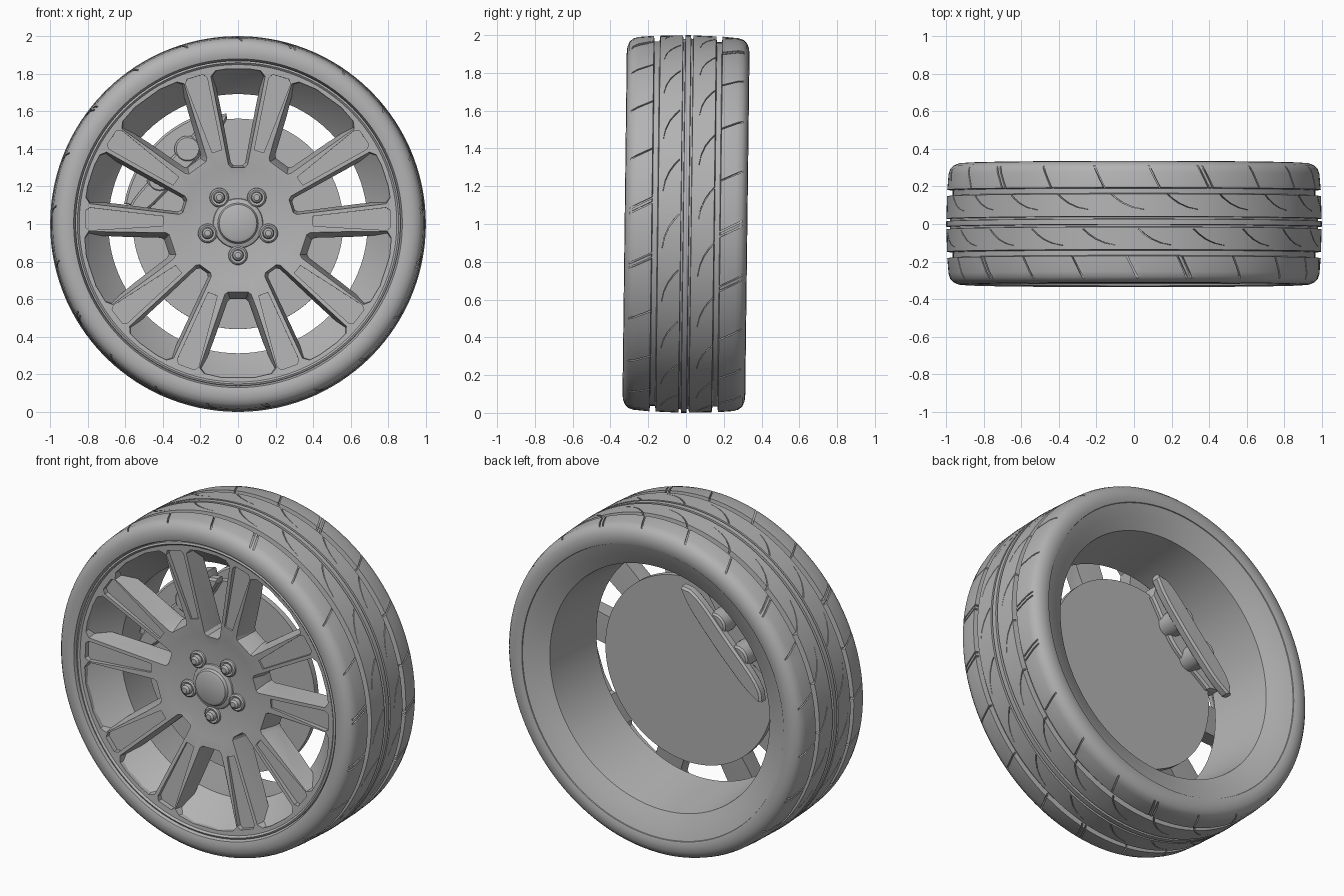
import bpy, bmesh, math
from math import sin, cos, radians, pi
from mathutils import Matrix

if "Cube" in bpy.data.objects:
    bpy.data.objects.remove(bpy.data.objects["Cube"])

# One plain grey for the whole wheel
grey = bpy.data.materials.new("plain_grey")
grey.use_nodes = True
grey.diffuse_color = (0.45, 0.45, 0.45, 1)
grey.node_tree.nodes["Principled BSDF"].inputs["Base Color"].default_value = (0.45, 0.45, 0.45, 1)

# Slight camber: the top leans back
PLACE = Matrix.Translation((0, 0, 1)) @ Matrix.Rotation(-0.0125, 4, 'X')


def polar(r, angle, y):
    return (r * cos(angle), y, r * sin(angle))


def finish(bm, name):
    bmesh.ops.remove_doubles(bm, verts=bm.verts, dist=1e-5)
    bmesh.ops.recalc_face_normals(bm, faces=bm.faces)
    mesh = bpy.data.meshes.new(name)
    bm.to_mesh(mesh)
    bm.free()
    mesh.materials.append(grey)
    obj = bpy.data.objects.new(name, mesh)
    bpy.context.collection.objects.link(obj)
    obj.matrix_world = PLACE
    return obj


def lathe(name, profile, segs=96, cx=0, cz=0):
    """Closed (radius, y) profile spun round the axle."""
    bm = bmesh.new()
    rings = []
    for i in range(segs):
        a = 2 * pi * i / segs
        ring = []
        for r, y in profile:
            x, yy, z = polar(r, a, y)
            ring.append(bm.verts.new((x + cx, yy, z + cz)))
        rings.append(ring)
    n = len(profile)
    for i in range(segs):
        a, b = rings[i], rings[(i + 1) % segs]
        for j in range(n):
            k = (j + 1) % n
            if profile[j][0] or profile[k][0]:
                bm.faces.new((a[j], a[k], b[k], b[j]))
    return finish(bm, name)


def loft(bm, layers):
    """Closed solid through outlines of equal length."""
    rows = [[bm.verts.new(p) for p in layer] for layer in layers]
    n = len(rows[0])
    for a, b in zip(rows, rows[1:]):
        for j in range(n):
            k = (j + 1) % n
            bm.faces.new((a[j], a[k], b[k], b[j]))
    bm.faces.new(rows[0])
    bm.faces.new(rows[-1])


def carve(obj, bm):
    """Subtract the solids in bm from obj and bake the result."""
    cutter = finish(bm, "cutter")
    cutter.hide_render = True
    mod = obj.modifiers.new("cut", 'BOOLEAN')
    mod.object = cutter
    mod.operation = 'DIFFERENCE'
    mod.solver = 'EXACT'
    bpy.context.view_layer.update()
    baked = bpy.data.meshes.new_from_object(obj.evaluated_get(bpy.context.evaluated_depsgraph_get()))
    obj.modifiers.clear()
    obj.data = baked
    bpy.data.objects.remove(cutter)


# Tyre: rounded shoulders, two wide and two narrow grooves
half = [(0.865, 0.29), (0.875, 0.318), (0.90, 0.325), (0.935, 0.322), (0.962, 0.31),
        (0.978, 0.292), (0.987, 0.265), (0.994, 0.182), (0.965, 0.178), (0.965, 0.152),
        (0.995, 0.148), (0.999, 0.028), (0.98, 0.026), (0.98, 0.016), (1.0, 0.014)]
tyre = lathe("tyre", [(r, -y) for r, y in half] + half[::-1], 120)

# Tread sipes: slanted on the shoulders, curved on the middle ribs
sipes = bmesh.new()
COUNT = 21


def sipe(start, path, width=0.005):
    side = [(start - t, y) for t, y in path]
    outline = [(a + width, y) for a, y in side] + [(a - width, y) for a, y in side[::-1]]
    loft(sipes, [[polar(r, a, y) for a, y in outline] for r in (0.972, 1.04)])


curve = [(0, 0.152), (0.03, 0.125), (0.07, 0.098), (0.12, 0.077), (0.18, 0.065)]
for i in range(COUNT):
    a = 2 * pi * i / COUNT
    sipe(a, [(0, 0.31), (0.07, 0.17)])
    sipe(a + 0.12, [(0, -0.17), (0.07, -0.31)])
    if i % 4 == 0:
        sipe(a + 0.025, [(0, 0.31), (0.07, 0.17)])
        sipe(a + 0.145, [(0, -0.17), (0.07, -0.31)])
    sipe(a + 0.2, curve)
    sipe(a + 0.05, [(t, y - 0.19) for t, y in curve])
carve(tyre, sipes)

# Rim barrel: funnel at the back, narrow neck, flared front
barrel = lathe("rim_barrel", [(0.872, -0.29), (0.88, 0.315), (0.87, 0.312), (0.80, 0.283),
                              (0.735, 0.25), (0.69, -0.13), (0.82, -0.27), (0.83, -0.29)])

# Spoked face: dished disc with ten tapered windows
face = lathe("spoked_face", [(0, -0.235), (0.24, -0.235), (0.31, -0.25), (0.80, -0.297),
                             (0.845, -0.30), (0.855, -0.31), (0.865, -0.305), (0.865, -0.22),
                             (0.83, -0.19), (0.32, -0.11), (0, -0.10)])
cuts = bmesh.new()


def spoke_frame(angle, outline):
    """Outline of (along, across, y) laid along a radius."""
    c, s = cos(angle), sin(angle)
    return [(u * c - w * s, y, u * s + w * c) for u, w, y in outline]


def window(angle, r_in, w_in, w_out, shrink, lift):
    layers = []
    for y, k in ((-0.40, 0), (-0.30, 0), (-0.16, 1), (0, 1)):
        ri, wi, wo = r_in + lift * k, w_in - shrink * k, w_out - shrink * k
        ro = math.sqrt(0.825 ** 2 - wo ** 2)
        right = [(ri, wi - 0.015), (ri + 0.015, wi), (ro - 0.03, wo), (ro, wo - 0.025),
                 (0.822, wo * 0.4)]
        outline = right + [(u, -w) for u, w in right[::-1]]
        layers.append(spoke_frame(angle, [(u, w, y) for u, w in outline]))
    loft(cuts, layers)


def pocket(angle):
    """Shallow sloping recess in a spoke, deepest at the rim."""
    right = [(0.40, 0.026), (0.79, 0.06), (0.812, 0.045)]
    outline = right + [(u, -w) for u, w in right[::-1]]
    floor = [(u, w, -0.247 - 0.05 * (u - 0.4)) for u, w in outline]
    loft(cuts, [spoke_frame(angle, floor),
                spoke_frame(angle, [(u, w, -0.40) for u, w in outline])])


for i in range(5):
    a = radians(90 + 72 * i)
    window(a, 0.29, 0.058, 0.145, 0.02, 0.02)
    window(a + radians(36), 0.35, 0.078, 0.205, 0.022, 0.05)
    for side in (-1, 1):
        pocket(a + side * radians(16.3))
carve(face, cuts)

# Hub cap and five wheel bolts
cap = lathe("hub_cap", [(0, -0.272), (0.085, -0.272), (0.10, -0.265), (0.108, -0.25),
                        (0.13, -0.242), (0.14, -0.22), (0, -0.22)], 48)
for i in range(5):
    x, _, z = polar(0.17, radians(-90 + 72 * i), 0)
    lathe("wheel_bolt", [(0, -0.282), (0.016, -0.28), (0.027, -0.27), (0.031, -0.248),
                         (0.042, -0.252), (0.05, -0.245), (0.054, -0.22), (0, -0.22)], 20, x, z)

# Brake disc and axle hub
lathe("brake_disc", [(0, -0.065), (0.56, -0.065), (0.56, -0.03), (0, -0.03)])
lathe("axle_hub", [(0, -0.12), (0.22, -0.12), (0.22, -0.05), (0, -0.05)], 48)


# Brake caliper on the upper right-hand side
def arc_plate(name, y0, y1, spread, inner, outer, chamfer=0.012):
    ts = [i / 8 - 1 for i in range(17)]
    layers = []
    for y, c in ((y0, chamfer), (y0 + chamfer, 0), (y1 - chamfer, 0), (y1, chamfer)):
        angle = lambda t: radians(137 + spread * t * (1 - c))
        layers.append([polar(outer(t) - c, angle(t), y) for t in ts] +
                      [polar(inner(t) + c, angle(t), y) for t in ts[::-1]])
    bm = bmesh.new()
    loft(bm, layers)
    return finish(bm, name)


def bent_in(t):
    return 0.39 + 0.12 * t * t + 0.05 * t ** 8


def bent_out(t):
    return 0.50 + 0.14 * t * t - 0.05 * t ** 8


arc_plate("caliper_body", -0.09, 0.0, 33, lambda t: 0.40 + 0.14 * t * t, lambda t: 0.615)
arc_plate("caliper_front_plate", -0.125, -0.06, 41, bent_in, bent_out)
arc_plate("caliper_back_plate", 0.07, 0.13, 41, bent_in, bent_out)
for deg in (124, 150):
    x, _, z = polar(0.48, radians(deg), 0)
    lathe("caliper_piston", [(0, -0.13), (0.06, -0.13), (0.07, -0.12), (0.07, 0.10),
                             (0.06, 0.11), (0, 0.11)], 32, x, z)

# Smooth shading with crisp edges
bpy.ops.object.select_all(action='DESELECT')
for obj in bpy.context.collection.objects:
    if obj.type == 'MESH' and obj.data.materials and obj.data.materials[0] == grey:
        obj.select_set(True)
        bpy.context.view_layer.objects.active = obj
bpy.ops.object.shade_smooth_by_angle(angle=radians(28))
